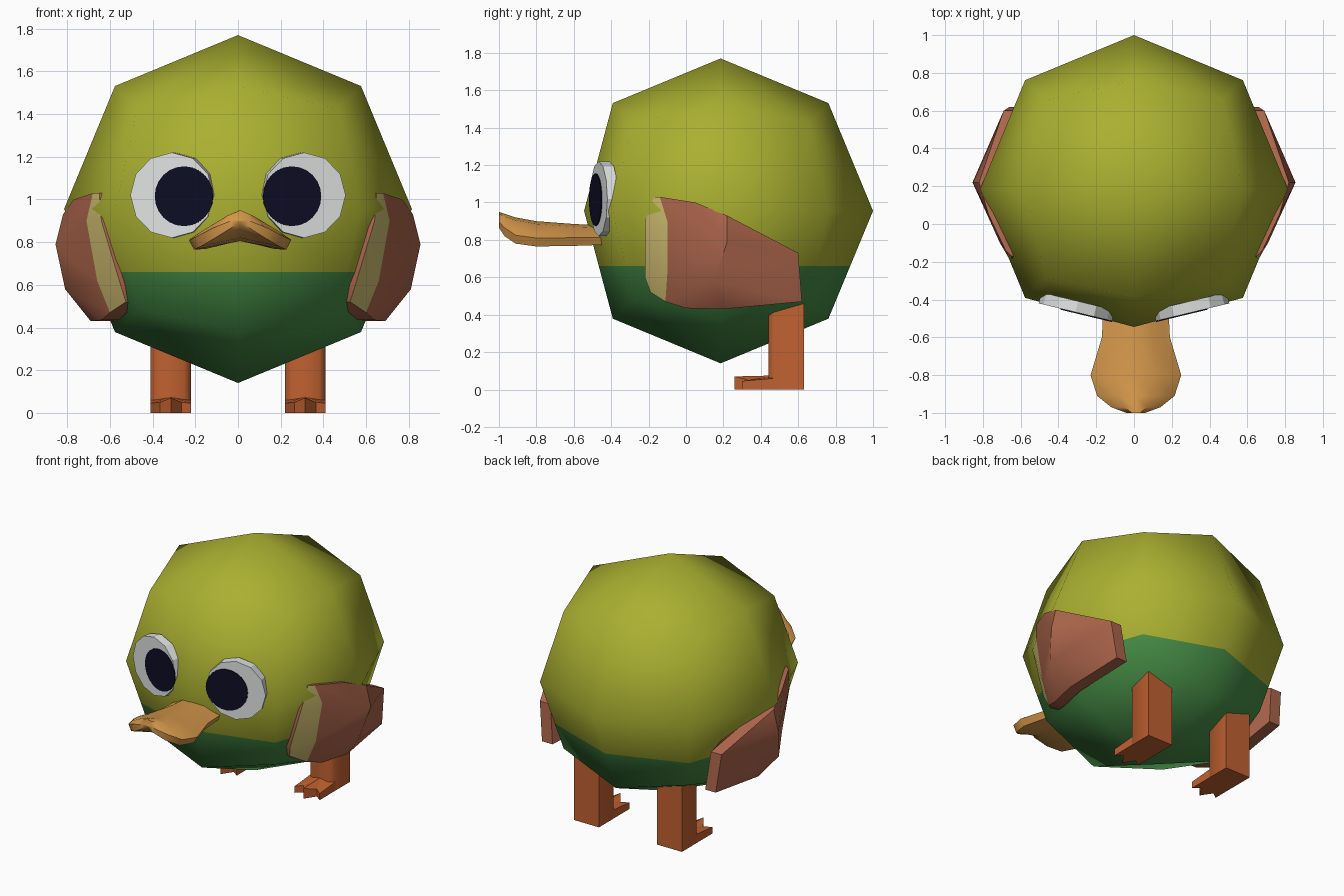
import bpy, bmesh, math
from mathutils import Matrix, Vector

cube = bpy.data.objects.get("Cube")
if cube:
    bpy.data.objects.remove(cube, do_unlink=True)


def material(name, rgb):
    m = bpy.data.materials.new(name)
    m.use_nodes = True
    m.diffuse_color = (*rgb, 1)
    m.node_tree.nodes["Principled BSDF"].inputs["Base Color"].default_value = (*rgb, 1)
    return m


OLIVE = material("olive", (0.40, 0.43, 0.03))
GREEN = material("belly_green", (0.06, 0.26, 0.06))
BROWN = material("wing_brown", (0.41, 0.13, 0.07))
CREAM = material("wing_cream", (0.62, 0.50, 0.16))
ORANGE = material("leg_orange", (0.53, 0.12, 0.03))
BEAK = material("beak_tan", (0.66, 0.31, 0.07))
WHITE = material("eye_white", (0.75, 0.77, 0.77))
DARK = material("pupil_dark", (0.004, 0.004, 0.018))


def finish(name, bm, mats, angle=None):
    """Turn a bmesh into an object, smooth below the given angle."""
    bmesh.ops.recalc_face_normals(bm, faces=bm.faces)
    me = bpy.data.meshes.new(name)
    bm.to_mesh(me)
    bm.free()
    for m in mats:
        me.materials.append(m)
    if angle:
        me.shade_smooth()
        me.set_sharp_from_angle(angle=math.radians(angle))
    ob = bpy.data.objects.new(name, me)
    bpy.context.collection.objects.link(ob)
    return ob


# Body: a cube divided once, cast to a sphere, with a flatter face
R, CENTRE = 0.815, Vector((0, 0.185, 0.955))
bm = bmesh.new()
bmesh.ops.create_cube(bm, size=2)
bmesh.ops.subdivide_edges(bm, edges=bm.edges[:], cuts=1, use_grid_fill=True)
for v in bm.verts:
    v.co = v.co.normalized() * R
    if v.co.y < -0.8:
        v.co.y = -0.73
    v.co += CENTRE
# Green belly below a level line
LINE = 0.66
bmesh.ops.bisect_plane(bm, geom=bm.verts[:] + bm.edges[:] + bm.faces[:],
                       plane_co=(0, 0, LINE), plane_no=(0, 0, 1))
for f in bm.faces:
    f.material_index = int(f.calc_center_median().z < LINE)
finish("body", bm, [OLIVE, GREEN], 80)

# Beak: arched sections lofted from the face to the tip
SECTION = [(0, 1, 0), (0.45, 1, -0.015), (0.85, 1, -0.065), (1, 0, 0.045), (0.9, 0, 0),
           (0.45, 0, 0.02), (0, 0, 0.04)]
SECTION += [(-x, k, d) for x, k, d in SECTION[-2:0:-1]]
STATIONS = [(-0.40, 0.17, 0.875, 0.775), (-0.60, 0.18, 0.885, 0.768),
            (-0.80, 0.24, 0.90, 0.765), (-0.91, 0.205, 0.92, 0.78),
            (-0.97, 0.13, 0.94, 0.82), (-1.0, 0.05, 0.95, 0.865)]
bm = bmesh.new()
rings = []
for y, w, top, low in STATIONS:
    flat = min(1, (top - low) / 0.12)
    rings.append([bm.verts.new((0.01 + x * w, y, (top if k else low) + d * flat))
                  for x, k, d in SECTION])
n = len(SECTION)
for a, b in zip(rings, rings[1:]):
    for i in range(n):
        j = (i + 1) % n
        bm.faces.new((a[i], a[j], b[j], b[i]))
bm.faces.new(rings[0])
bm.faces.new(rings[-1])
finish("beak", bm, [BEAK], 50)


def disc(name, mat, s, x, y, z, radius, depth, sides):
    """Flat disc whose front face passes through the given point."""
    bm = bmesh.new()
    turn = Matrix.Rotation(s * math.radians(13.5), 4, 'Z') @ Matrix.Rotation(math.pi / 2, 4, 'X')
    bmesh.ops.create_cone(bm, cap_ends=True, segments=sides, radius1=radius, radius2=radius,
                          depth=depth,
                          matrix=Matrix.Translation((s * x, y, z)) @ turn
                          @ Matrix.Translation((0, 0, -depth / 2)))
    finish(name, bm, [mat])


# Wing rim as (y, z, x): top, back and bottom, then up the front
RIM = [(-0.14, 1.03, 0.68), (0.05, 1.0, 0.77), (0.22, 0.93, 0.82), (0.60, 0.73, 0.69),
       (0.62, 0.47, 0.66), (0.2, 0.43, 0.69), (0.0, 0.435, 0.64), (-0.11, 0.47, 0.60),
       (-0.1, 0.62, 0.66), (-0.1, 0.90, 0.71)]
CREAM_EDGE = [(-0.19, 0.52, 0.525), (-0.22, 0.60, 0.55), (-0.22, 0.90, 0.64), (-0.17, 1.03, 0.65)]
UPPER, LOWER = (0.22, 0.79, 0.855), (0.15, 0.58, 0.81)


def wing(name, s):
    bm = bmesh.new()

    def vert(p):
        return bm.verts.new((s * p[2], p[0], p[1]))
    rim, edge = [vert(p) for p in RIM], [vert(p) for p in CREAM_EDGE]
    up, low = vert(UPPER), vert(LOWER)
    # Outer skin fanned around two high points
    hub = [up, up, up, low, low, low, low, low, up, up]
    for i, h in enumerate(hub):
        bm.faces.new((rim[i], rim[(i + 1) % len(rim)], h))
    bm.faces.new((rim[3], up, low))
    bm.faces.new((rim[8], low, up))
    # Cream leading edge
    front = rim[7:] + rim[:1]
    for i in range(3):
        bm.faces.new((front[i], front[i + 1], edge[i + 1], edge[i])).material_index = 1
    # Thickness toward the body
    border = [e for e in bm.edges if e.is_boundary]
    grown = bmesh.ops.extrude_edge_only(bm, edges=border)["geom"]
    for v in grown:
        if isinstance(v, bmesh.types.BMVert):
            v.co.x -= s * 0.08
    for f in grown:
        if isinstance(f, bmesh.types.BMFace):
            f.material_index = 0
    bmesh.ops.holes_fill(bm, edges=[e for e in bm.edges if e.is_boundary], sides=0)
    finish(name, bm, [BROWN, CREAM], 35)


# Foot outline as (x, y) with three toes, and the height of its top
FOOT = [(-0.095, 0.47, 0.06), (-0.095, 0.30, 0.045), (-0.05, 0.335, 0.05), (0, 0.26, 0.07),
        (0.05, 0.335, 0.05), (0.095, 0.30, 0.045), (0.095, 0.47, 0.06)]
LEG_X = 0.315


def leg(name, s):
    bm = bmesh.new()
    bmesh.ops.create_cube(bm, size=1, matrix=Matrix.Translation((s * LEG_X, 0.535, 0.27))
                          @ Matrix.Diagonal((0.19, 0.19, 0.54, 1)))
    corners = [e for e in bm.edges if all(v.co.y < 0.5 for v in e.verts)
               and abs(e.verts[0].co.z - e.verts[1].co.z) > 0.1]
    bmesh.ops.bevel(bm, geom=corners, offset=0.03, segments=1, affect='EDGES')
    finish(name, bm, [ORANGE], 50)


def foot(name, s):
    bm = bmesh.new()
    top = [bm.verts.new((s * LEG_X + x, y, z)) for x, y, z in FOOT]
    base = [bm.verts.new((s * LEG_X + x, y, 0)) for x, y, z in FOOT]
    hub = bm.verts.new((s * LEG_X, 0.47, 0.075))
    for i in range(len(FOOT)):
        j = (i + 1) % len(FOOT)
        bm.faces.new((base[i], base[j], top[j], top[i]))
        bm.faces.new((top[i], top[j], hub))
    bm.faces.new(base)
    finish(name, bm, [ORANGE])


for side, s in (("left", 1), ("right", -1)):
    disc(side + "_eye", WHITE, s, 0.31, -0.467, 1.02, 0.2, 0.06, 12)
    disc(side + "_pupil", DARK, s, 0.254, -0.486, 1.015, 0.14, 0.008, 24)
    wing(side + "_wing", s)
    leg(side + "_leg", s)
    foot(side + "_foot", s)
